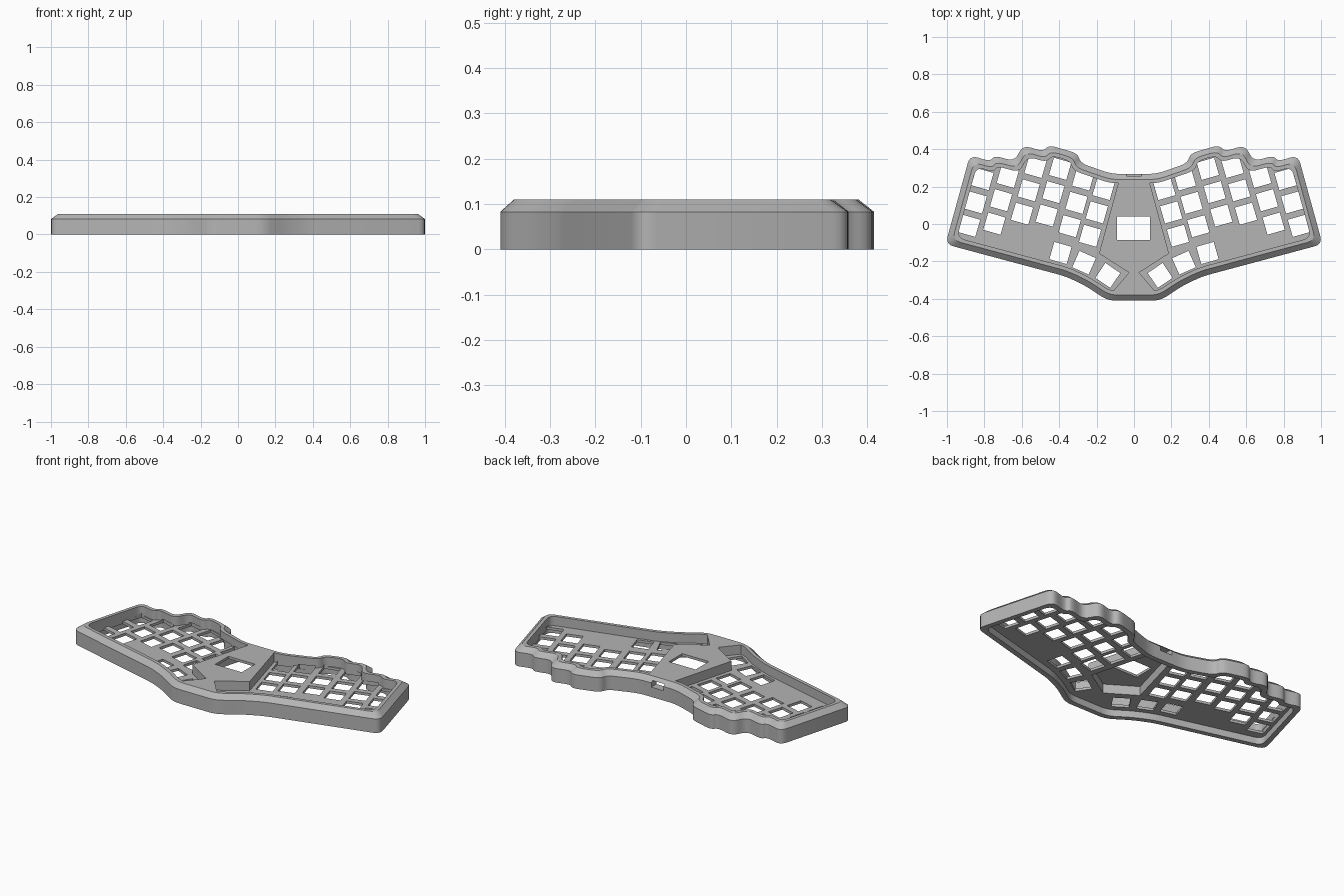
import bpy, bmesh
from math import radians, cos, sin
from mathutils import Vector

old = bpy.data.objects.get("Cube")
if old:
    bpy.data.objects.remove(old, do_unlink=True)

RIM, SHOULDER, PLATE_TOP, PLATE_BOTTOM = 0.11, 0.083, 0.055, 0.04
TILT = 16

grey = bpy.data.materials.new("case_grey")
grey.use_nodes = True
colour = (0.46, 0.46, 0.46, 1)
grey.diffuse_color = colour
grey.node_tree.nodes["Principled BSDF"].inputs["Base Color"].default_value = colour


def mirrored(half):
    """Close a right-hand outline with its mirror image."""
    return [Vector(p) for p in half] + [Vector((-x, y)) for x, y in reversed(half) if x > 0]


def inset(loop, d):
    """Mitred inset of a clockwise outline."""
    out = []
    for i, p in enumerate(loop):
        a = (p - loop[i - 1]).normalized()
        b = (loop[(i + 1) % len(loop)] - p).normalized()
        na, nb = Vector((a.y, -a.x)), Vector((b.y, -b.x))
        out.append(p + (na + nb) * d / (1 + na.dot(nb)))
    return out


def rounded(loop, radius, steps=5):
    """Replace every corner with a short curve."""
    out = []
    for i, p in enumerate(loop):
        a, b = loop[i - 1] - p, loop[(i + 1) % len(loop)] - p
        a = p + a.normalized() * min(radius, a.length * 0.45)
        b = p + b.normalized() * min(radius, b.length * 0.45)
        for k in range(steps + 1):
            t = k / steps
            out.append(a * (1 - t) ** 2 + p * 2 * t * (1 - t) + b * t * t)
    return out


def add_loft(bm, sections):
    """Skin a stack of matching loops and cap both ends."""
    rings = [[bm.verts.new((p.x, p.y, z)) for p in loop] for loop, z in sections]
    n = len(rings[0])
    for low, high in zip(rings, rings[1:]):
        for i in range(n):
            bm.faces.new((low[i], low[(i + 1) % n], high[(i + 1) % n], high[i]))
    bm.faces.new(rings[0])
    bm.faces.new(rings[-1])


def add_box(bm, x, y, w, d, z0, z1, turn=0):
    c, s = cos(radians(turn)), sin(radians(turn))
    corners = [(-w, -d), (-w, d), (w, d), (w, -d)]
    loop = [Vector((x + (u * c - v * s) / 2, y + (u * s + v * c) / 2)) for u, v in corners]
    add_loft(bm, [(loop, z0), (loop, z1)])


def finish(name, bm):
    bmesh.ops.recalc_face_normals(bm, faces=bm.faces[:])
    mesh = bpy.data.meshes.new(name)
    bm.to_mesh(mesh)
    bm.free()
    mesh.materials.append(grey)
    obj = bpy.data.objects.new(name, mesh)
    bpy.context.collection.objects.link(obj)
    return obj


def combine(target, tool, operation):
    mod = target.modifiers.new(operation.lower(), "BOOLEAN")
    mod.operation, mod.solver, mod.object = operation, "EXACT", tool
    bpy.context.view_layer.objects.active = target
    bpy.ops.object.modifier_apply(modifier=mod.name)
    bpy.data.objects.remove(tool, do_unlink=True)


# Case shell: scalloped wall, chamfered rim, sunken plate, open underside
outline = mirrored([
    (0.12, 0.268), (0.285, 0.325), (0.302, 0.378), (0.455, 0.422), (0.485, 0.388),
    (0.595, 0.422), (0.638, 0.335), (0.745, 0.366), (0.77, 0.335), (0.877, 0.368),
    (1.008, -0.108), (0.366, -0.28), (0.26, -0.33), (0.14, -0.41)])
outer, chamfer, wall, skirt = [rounded(inset(outline, d), 0.045) for d in (0, 0.03, 0.05, 0.03)]
bm = bmesh.new()
add_loft(bm, [(skirt, PLATE_BOTTOM), (skirt, 0), (outer, 0), (outer, SHOULDER),
              (chamfer, RIM), (wall, RIM), (wall, PLATE_TOP)])
case = finish("keyboard_case", bm)

# Raised centre console, flaring into the front rim
bm = bmesh.new()
console = mirrored([(0.08, 0.235), (0.187, -0.158), (0.027, -0.26), (0.12, -0.368)])
add_loft(bm, [(console, 0.045), (console, RIM)])
combine(case, finish("centre_console", bm), "UNION")

# Hollow below the console
bm = bmesh.new()
hollow = inset(mirrored([(0.08, 0.235), (0.187, -0.158), (0, -0.275)]), 0.015)
add_loft(bm, [(hollow, -0.02), (hollow, 0.095)])
combine(case, finish("console_hollow", bm), "DIFFERENCE")

# Key holes: six staggered columns of three, plus three thumb keys per side
bm = bmesh.new()
columns = [(0.81, 0.24), (0.675, 0.252), (0.527, 0.305), (0.395, 0.295),
           (0.272, 0.238), (0.163, 0.187)]
thumbs = [(0.393, -0.155, TILT), (0.267, -0.207, 24), (0.14, -0.275, 34)]
for side in (1, -1):
    keys = [(x + row * 0.13 * sin(radians(TILT)), y - row * 0.13 * cos(radians(TILT)), TILT)
            for x, y in columns for row in range(3)]
    for x, y, turn in keys + thumbs:
        add_box(bm, side * x, y, 0.096, 0.096, 0.03, 0.065, side * turn)
combine(case, finish("key_holes", bm), "DIFFERENCE")

# Display window and cable port
bm = bmesh.new()
add_box(bm, -0.003, -0.023, 0.175, 0.125, 0.085, 0.13)
add_box(bm, 0, 0.25, 0.08, 0.12, 0.058, 0.093)
combine(case, finish("window_and_port", bm), "DIFFERENCE")

bpy.ops.object.select_all(action="DESELECT")
case.select_set(True)
bpy.context.view_layer.objects.active = case
bpy.ops.object.shade_smooth_by_angle(angle=radians(30))
